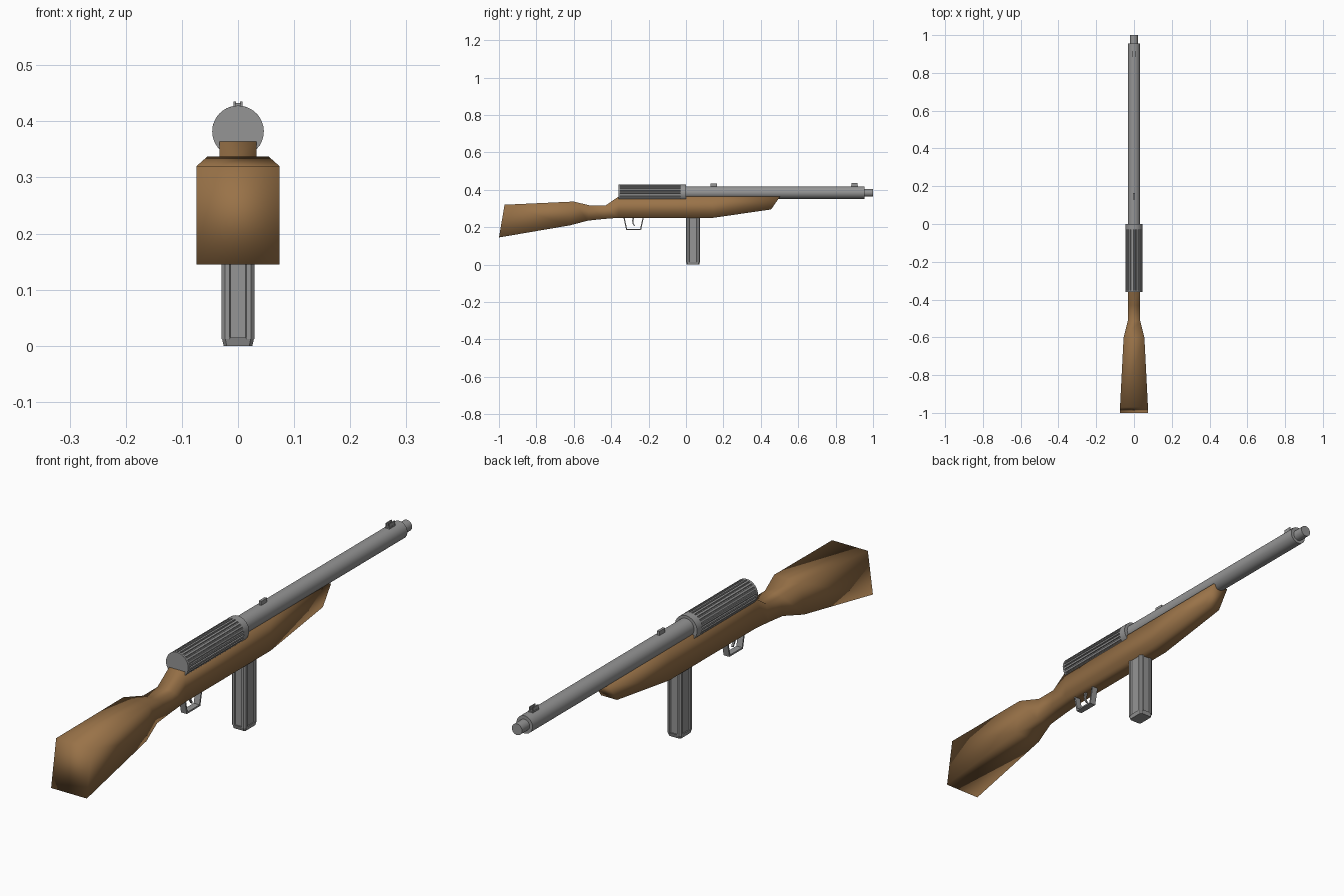
import bpy, bmesh, math

if "Cube" in bpy.data.objects:
    bpy.data.objects.remove(bpy.data.objects["Cube"])

def material(name, rgb):
    m = bpy.data.materials.new(name)
    m.diffuse_color = (*rgb, 1)
    m.use_nodes = True
    m.node_tree.nodes["Principled BSDF"].inputs["Base Color"].default_value = m.diffuse_color
    return m

WOOD = material("brown wood", (0.32, 0.17, 0.065))
METAL = material("grey metal", (0.30, 0.30, 0.30))

def loft(name, rings, mat, angle=None):
    """Skin a list of equal-length rings and cap both ends."""
    bm = bmesh.new()
    vs = [[bm.verts.new(p) for p in r] for r in rings]
    n = len(rings[0])
    for a, b in zip(vs, vs[1:]):
        for i in range(n):
            j = (i + 1) % n
            bm.faces.new((a[i], a[j], b[j], b[i]))
    bm.faces.new(vs[0])
    bm.faces.new(vs[-1])
    bmesh.ops.recalc_face_normals(bm, faces=bm.faces)
    me = bpy.data.meshes.new(name)
    bm.to_mesh(me)
    bm.free()
    ob = bpy.data.objects.new(name, me)
    bpy.context.collection.objects.link(ob)
    me.materials.append(mat)
    if angle:
        bpy.ops.object.select_all(action='DESELECT')
        ob.select_set(True)
        bpy.context.view_layer.objects.active = ob
        bpy.ops.object.shade_smooth_by_angle(angle=math.radians(angle))
    return ob

def circle(y, z, r, n=32):
    return [(r * math.cos(2 * math.pi * i / n), y, z + r * math.sin(2 * math.pi * i / n))
            for i in range(n)]

def rod(name, y0, y1, z, r):
    return loft(name, [circle(y0, z, r), circle(y1, z, r)], METAL, 30)

def side_plate(name, outline, x0, x1):
    """Extrude a (y, z) outline across x."""
    return loft(name, [[(x, y, z) for y, z in outline] for x in (x0, x1)], METAL)

# Stock: top y, top z, bottom y, bottom z, half width
stations = [(-0.97, .32, -1.0, .145, .074), (-.60, .337, -.62, .21, .055),
            (-.514, .316, -.525, .235, .033), (-.43, .316, -.44, .244, .033),
            (-.36, .364, -.36, .25, .033), (.145, .364, .145, .25, .033),
            (.503, .364, .455, .295, .033)]
stock = loft("stock", [[(-w, yt, zt), (w, yt, zt), (w, yb, zb), (-w, yb, zb)]
                       for yt, zt, yb, zb, w in stations], WOOD)
for p in stock.data.polygons:
    p.use_smooth = True

# Barrel, muzzle and receiver
rod("barrel", -0.01, 0.955, .385, .033)
rod("muzzle", 0.95, 1.0, .384, .021)
rod("receiver_collar", -0.03, 0.0, .382, .046)
rod("receiver_cap", -0.36, -0.352, .382, .046)

# Fluted receiver cover with evenly spaced grooves
def fluted(y, n=22):
    pts = []
    for i in range(n):
        for f, r in ((0, .046), (.55, .046), (.65, .0415), (.9, .0415)):
            a = 2 * math.pi * (i + f) / n
            pts.append((r * math.cos(a), y, .382 + r * math.sin(a)))
    return pts
loft("receiver_cover", [fluted(-0.354), fluted(-0.028)], METAL)

# Sights
side_plate("rear_sight", [(.13, .41), (.165, .41), (.165, .433), (.13, .433)], -.005, .005)
side_plate("front_sight_base", [(.882, .41), (.92, .41), (.92, .422), (.882, .422)], -.009, .009)
for s in (-1, 1):
    side_plate("front_sight_ear", [(.885, .415), (.917, .415), (.917, .435), (.885, .435)],
               s * .006 - .002, s * .006 + .002)

# Magazine: chamfered box with a groove in every side
def mag_ring(z, s=1.0, g=.004):
    hx, hy, c = .029, .0375, .006
    q = [(hx, -.018), (hx, .018)]
    pts = []
    side_x = [(hx, -hy + c), (hx, -.022), (hx - g, -.019), (hx - g, .019), (hx, .022), (hx, hy - c)]
    side_y = [(hx - c, hy), (.015, hy), (.013, hy - g), (-.013, hy - g), (-.015, hy), (-hx + c, hy)]
    pts = side_x + side_y
    pts += [(-x, -y) for x, y in pts]
    return [(x * s, .0375 + y * s, z) for x, y in pts]
loft("magazine", [mag_ring(.012), mag_ring(.27)], METAL)
loft("magazine_base", [mag_ring(0, .88, 0), mag_ring(.015, 1.0, 0)], METAL)

# Trigger guard: open strap
guard = [(-.335, .255), (-.320, .185), (-.240, .185), (-.225, .255),
         (-.231, .255), (-.245, .191), (-.315, .191), (-.329, .255)]
side_plate("trigger_guard", guard, -.012, .012)

# Curved trigger
trigger = [(-.285, .255), (-.288, .235), (-.286, .22), (-.276, .205),
           (-.273, .208), (-.280, .222), (-.281, .235), (-.275, .255)]
side_plate("trigger", trigger, -.004, .004)
